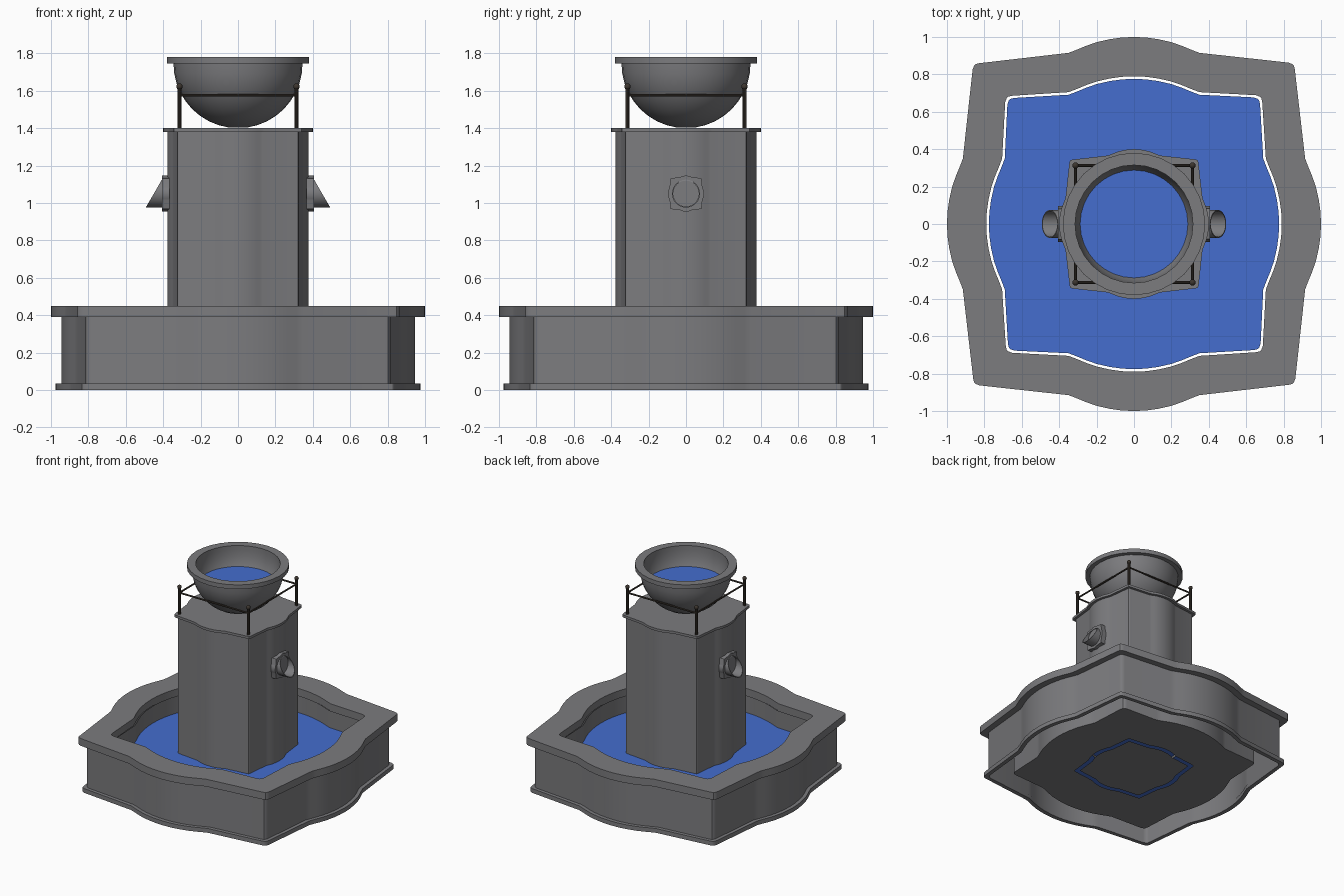
import bpy
import bmesh
from math import sin, cos, pi, radians
from mathutils import Vector

if "Cube" in bpy.data.objects:
    bpy.data.objects.remove(bpy.data.objects["Cube"])


def material(name, rgb, rough=0.7):
    m = bpy.data.materials.new(name)
    m.use_nodes = True
    m.diffuse_color = (*rgb, 1)
    node = m.node_tree.nodes["Principled BSDF"]
    node.inputs["Base Color"].default_value = (*rgb, 1)
    node.inputs["Roughness"].default_value = rough
    return m


STONE = material("grey stone", (0.2, 0.2, 0.21))
WATER = material("blue water", (0.058, 0.155, 0.62))
IRON = material("dark iron", (0.045, 0.036, 0.028))


def finish(name, bm, mat):
    mesh = bpy.data.meshes.new(name)
    bm.to_mesh(mesh)
    bm.free()
    ob = bpy.data.objects.new(name, mesh)
    bpy.context.collection.objects.link(ob)
    mesh.materials.append(mat)
    bpy.ops.object.select_all(action="DESELECT")
    ob.select_set(True)
    bpy.context.view_layer.objects.active = ob
    bpy.ops.object.shade_smooth_by_angle(angle=radians(30))
    return ob


def loft(name, rings, mat, closed=False, bottom=False, top=False):
    """Skin a stack of equal-sized rings, optionally capped or looped."""
    bm = bmesh.new()
    rows = [[bm.verts.new(p) for p in ring] for ring in rings]
    n = len(rows[0])
    pairs = list(zip(rows, rows[1:]))
    if closed:
        pairs.append((rows[-1], rows[0]))
    for a, b in pairs:
        for i in range(n):
            j = (i + 1) % n
            bm.faces.new((a[i], a[j], b[j], b[i]))
    if bottom:
        bm.faces.new(rows[0][::-1])
    if top:
        bm.faces.new(rows[-1])
    return finish(name, bm, mat)


def outline(inset=0.0, scale=1.0):
    """Square with rounded corners and a bowed bulge on every side."""
    c = 0.865 - 0.83 * inset
    half = [(0.35, 0.915), (0.31, 0.93), (0.26, 0.951), (0.2, 0.972), (0.13, 0.988), (0.065, 0.997)]
    side = [(c - 0.005, c - 0.04), (c - 0.01, c - 0.018), (c - 0.018, c - 0.01), (c - 0.04, c - 0.002)]
    side += [(x, y - inset) for x, y in half] + [(0, 1 - inset)]
    side += [(-x, y - inset) for x, y in reversed(half)]
    pts = []
    for k in range(4):
        ca, sa = round(cos(k * pi / 2)), round(sin(k * pi / 2))
        pts += [((x * ca - y * sa) * scale, (x * sa + y * ca) * scale) for x, y in side]
    return pts


def level(z, inset=0.0, scale=1.0):
    return [Vector((x, y, z)) for x, y in outline(inset, scale)]


def circle(r, z, n=32):
    return [Vector((r * cos(2 * pi * i / n), r * sin(2 * pi * i / n), z)) for i in range(n)]


def sheet(name, ring, mat):
    bm = bmesh.new()
    bm.faces.new([bm.verts.new(p) for p in ring])
    return finish(name, bm, mat)


def rod(name, a, b, r):
    a, b = Vector(a), Vector(b)
    turn = (b - a).to_track_quat("Z", "Y")
    rings = [[p + turn @ q for q in circle(r, 0, 10)] for p in (a, b)]
    return loft(name, rings, IRON, bottom=True, top=True)


# Basin: foot moulding, outer wall, coping, inner shell and water
loft("basin_foot", [level(0, 0.025), level(0.035, 0.025), level(0.035, 0.06), level(0, 0.06)],
     STONE, closed=True)
loft("basin_wall", [level(0.03, 0.055), level(0.4, 0.055)], STONE)
loft("basin_coping", [level(0.39), level(0.45), level(0.45, 0.21), level(0.39, 0.21)],
     STONE, closed=True)
loft("basin_shell", [level(0.4, 0.225), level(0.02, 0.225), level(0.02, scale=0.385)], STONE)
sheet("basin_water", level(0.26, 0.224), WATER)

# Tower with its cap slab
sheet("tower_footing", level(0.02, scale=0.35)[::-1], STONE)
loft("tower_shaft", [level(0.24, scale=0.378), level(1.385, scale=0.378)], STONE)
loft("tower_cap", [level(1.38, scale=0.4), level(1.4, scale=0.4)], STONE, bottom=True, top=True)

# Spouts on both sides: shaped flange, slant-cut pipe and its inner end
for name, s in (("left", 1), ("right", -1)):
    def across(x):
        return [Vector((s * x, s * y, 1.05 + z)) for y, z in outline(0, 0.096)]

    def pipe(r, x, slant=0.0):
        ring = [2 * pi * i / 24 for i in range(24)]
        return [Vector((s * (x - slant * sin(a)), s * r * cos(a), 1.05 + r * sin(a))) for a in ring]

    loft(name + "_spout_flange", [across(0.365), across(0.405)], STONE, bottom=True, top=True)
    loft(name + "_spout", [pipe(0.075, 0.39), pipe(0.075, 0.45, 0.043),
                           pipe(0.069, 0.45, 0.04), pipe(0.069, 0.408)], STONE, top=True)

# Upper bowl: hemisphere, thick lip and hollow inside
outer = [circle(0.345 * sin(t * pi / 20), 1.745 - 0.345 * cos(t * pi / 20)) for t in range(1, 11)]
lip = [circle(0.38, 1.745), circle(0.38, 1.78), circle(0.315, 1.78), circle(0.315, 1.745)]
inner = [circle(0.315 * sin(t * pi / 20), 1.745 - 0.315 * cos(t * pi / 20)) for t in range(9, 0, -1)]
loft("upper_bowl", outer + lip + inner, STONE, bottom=True, top=True)
sheet("bowl_water", circle(0.289, 1.62), WATER)

# Railing around the tower top
P = 0.313
corners = [(P, P), (-P, P), (-P, -P), (P, -P)]
for i, (x, y) in enumerate(corners):
    rod("railing_post", (x, y, 1.395), (x, y, 1.62), 0.011)
    bm = bmesh.new()
    bmesh.ops.create_uvsphere(bm, u_segments=12, v_segments=8, radius=0.017)
    bmesh.ops.translate(bm, verts=bm.verts, vec=(x, y, 1.622))
    finish("railing_knob", bm, IRON)
    u, v = corners[(i + 1) % 4]
    rod("railing_bar", (x, y, 1.575), (u, v, 1.575), 0.007)
